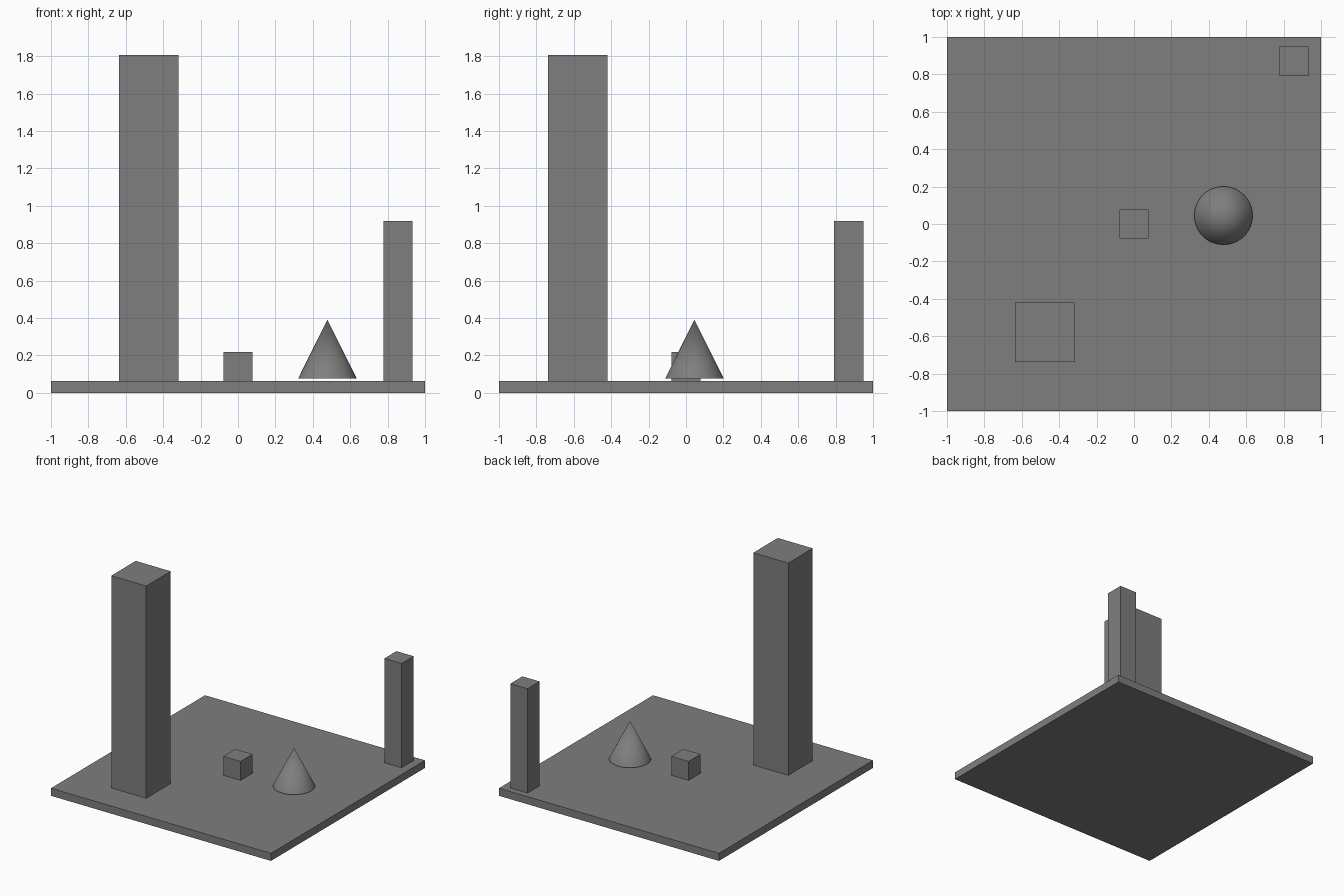
import bpy
import math

if "Cube" in bpy.data.objects:
    bpy.data.objects.remove(bpy.data.objects["Cube"])

# Dark grey for every part
grey = bpy.data.materials.new("dark_grey")
grey.diffuse_color = (0.21, 0.21, 0.21, 1)
grey.use_nodes = True
grey.node_tree.nodes["Principled BSDF"].inputs["Base Color"].default_value = grey.diffuse_color


def box(name, center_xy, width, bottom, top):
    """Square upright block between two heights."""
    bpy.ops.mesh.primitive_cube_add(size=1, location=(*center_xy, (bottom + top) / 2))
    ob = bpy.context.object
    ob.name = name
    ob.scale = (width, width, top - bottom)
    bpy.ops.object.transform_apply(location=False, rotation=False, scale=True)
    ob.data.materials.append(grey)


FLOOR = 0.0625

# Ground slab
box("floor_slab", (0, 0), 2.0, 0, FLOOR)

# Square blocks standing on the slab
box("tall_pillar", (-0.476, -0.58), 0.318, FLOOR, 1.807)
box("short_pillar", (0.855, 0.87), 0.156, FLOOR, 0.92)
box("small_cube", (0, 0), 0.156, FLOOR, 0.219)

# Cone hovering just above the slab
bottom, height = 0.078, 0.3125
bpy.ops.mesh.primitive_cone_add(vertices=48, radius1=0.156, radius2=0, depth=height,
                                location=(0.478, 0.045, bottom + height / 2))
cone = bpy.context.object
cone.name = "cone"
cone.data.materials.append(grey)
bpy.ops.object.shade_smooth_by_angle(angle=math.radians(30))
